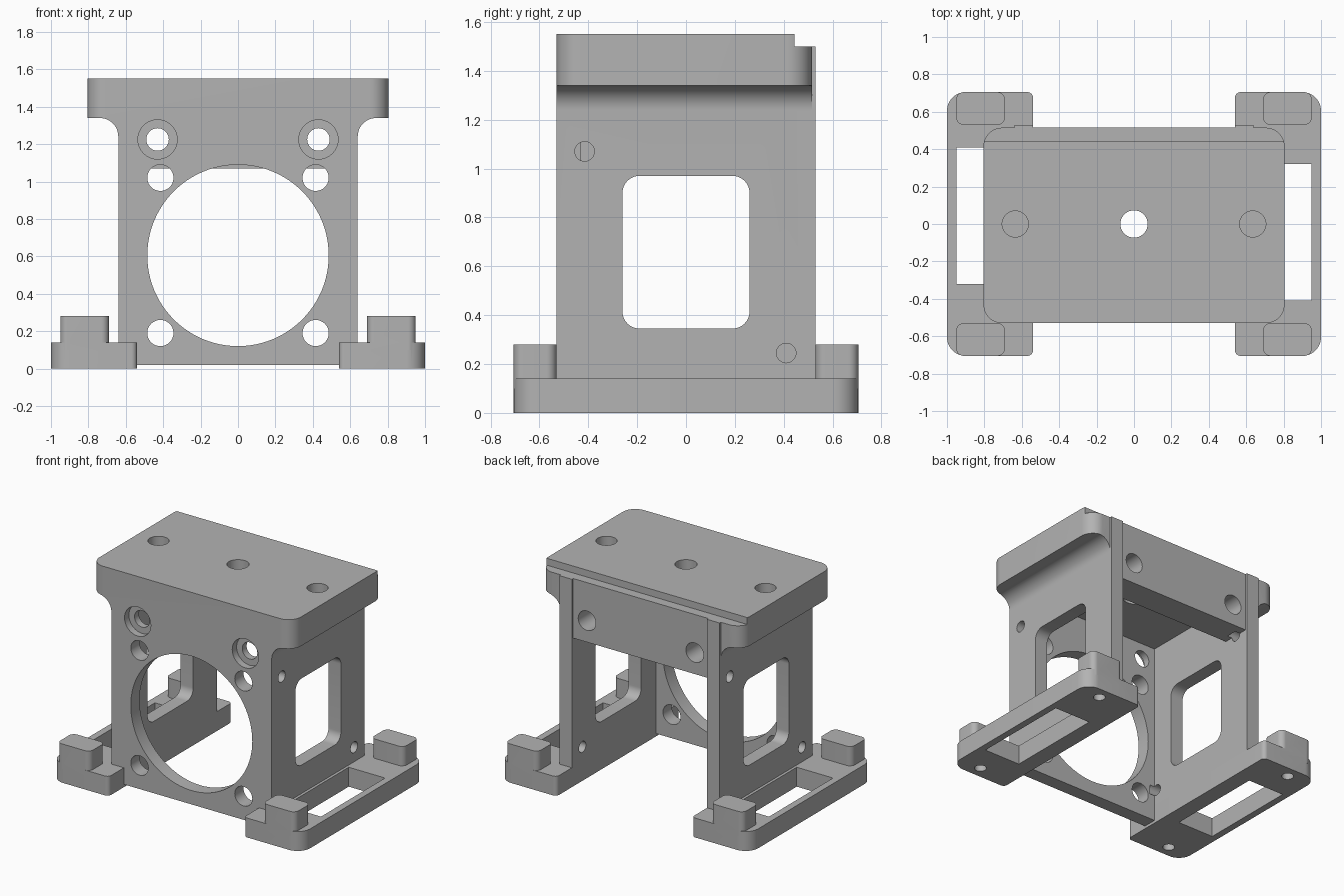
import bpy, bmesh, math

if "Cube" in bpy.data.objects:
    bpy.data.objects.remove(bpy.data.objects["Cube"], do_unlink=True)

grey = bpy.data.materials.new("plain grey")
grey.use_nodes = True
COLOUR = (0.45, 0.45, 0.45, 1)
grey.diffuse_color = COLOUR
grey.node_tree.nodes["Principled BSDF"].inputs["Base Color"].default_value = COLOUR

PLACE = {
    "x": lambda u, v, t: (t, u, v),
    "y": lambda u, v, t: (u, t, v),
    "z": lambda u, v, t: (u, v, t),
}


def arc(cx, cy, r, start, end, steps=12):
    angles = [math.radians(start + (end - start) * i / steps) for i in range(steps + 1)]
    return [(cx + r * math.cos(a), cy + r * math.sin(a)) for a in angles]


def circle(cx, cy, r, steps=48):
    return arc(cx, cy, r, 0, 360, steps)[:-1]


def rect(u0, u1, v0, v1, radius=0, far_radius=None):
    """Rectangle; far_radius rounds the two corners on the u1 side."""
    far = radius if far_radius is None else far_radius
    corners = [(u1, v1, far, 0), (u0, v1, radius, 90),
               (u0, v0, radius, 180), (u1, v0, far, 270)]
    points = []
    for u, v, r, a in corners:
        if r == 0:
            points.append((u, v))
            continue
        cu = u - r if u == u1 else u + r
        cv = v - r if v == v1 else v + r
        points += arc(cu, cv, r, a, a + 90)
    return points


def prism(name, points, axis, t0, t1):
    """Extrude a flat outline along one axis."""
    bm = bmesh.new()
    rings = [[bm.verts.new(PLACE[axis](u, v, t)) for u, v in points] for t in (t0, t1)]
    bm.faces.new(rings[0])
    bm.faces.new(rings[1])
    n = len(points)
    for i in range(n):
        j = (i + 1) % n
        bm.faces.new((rings[0][i], rings[0][j], rings[1][j], rings[1][i]))
    bmesh.ops.recalc_face_normals(bm, faces=bm.faces)
    mesh = bpy.data.meshes.new(name)
    bm.to_mesh(mesh)
    bm.free()
    mesh.materials.append(grey)
    obj = bpy.data.objects.new(name, mesh)
    bpy.context.collection.objects.link(obj)
    return obj


def combine(target, operation, points, axis, t0, t1):
    """Boolean a temporary prism into the target."""
    tool = prism("cutter", points, axis, t0, t1)
    tool.hide_render = True
    mod = target.modifiers.new("shape", "BOOLEAN")
    mod.operation = operation
    mod.solver = "EXACT"
    mod.object = tool
    bpy.context.view_layer.objects.active = target
    bpy.ops.object.modifier_apply(modifier=mod.name)
    bpy.data.objects.remove(tool, do_unlink=True)


def cut(target, *args):
    combine(target, "DIFFERENCE", *args)


# Body: T-shaped section with filleted flanges, rounded in plan
half = [(0.54, 0.02), (0.54, 0.14), (0.64, 0.14)]
half += arc(0.74, 1.24, 0.1, 180, 90) + [(0.805, 1.34), (0.805, 1.55)]
section = half + [(-x, z) for x, z in reversed(half)]
body = prism("housing_body", section, "y", -0.53, 0.515)
combine(body, "INTERSECT", rect(-0.805, 0.805, -0.53, 0.515, 0.1), "z", -0.5, 2)

# Rear edges of the side walls stand slightly proud
for side in (-1, 1):
    x0, x1 = sorted((side * 0.54, side * 0.64))
    combine(body, "UNION", rect(x0, x1, 0.4, 0.53), "z", 0.14, 1.5)

# Hollow interior, open rear below the cross bar, and rear lip step
cut(body, rect(-0.54, 0.54, -0.43, 0.31), "z", -0.5, 1.34)
cut(body, rect(-0.54, 0.54, 0.2, 0.7), "z", -0.5, 1.07)
cut(body, rect(0.445, 0.8, 1.5, 1.8), "x", -1, 1)

# Front plate: large bore, four bolt holes
cut(body, circle(0, 0.605, 0.485, 96), "y", -0.8, -0.3)
for x in (-0.415, 0.415):
    for z in (0.19, 1.02):
        cut(body, circle(x, z, 0.07), "y", -0.8, -0.3)

# Counterbored screw holes and matching holes in the rear bar
for x in (-0.43, 0.43):
    cut(body, circle(x, 1.225, 0.105), "y", -0.8, -0.48)
    cut(body, circle(x, 1.225, 0.06), "y", -0.8, -0.3)
    cut(body, circle(x, 1.225, 0.07), "y", 0.2, 0.8)

# Top plate: through hole in the middle, blind holes at the ends
cut(body, circle(0, 0, 0.073), "z", 1.2, 1.8)
for x in (-0.635, 0.635):
    cut(body, circle(x, 0, 0.07), "z", 1.38, 1.8)

# Side walls: rounded window and two diagonal pin holes
cut(body, rect(-0.26, 0.26, 0.345, 0.97, 0.07), "x", -1, 1)
for side in (-1, 1):
    x0, x1 = sorted((side * 0.5, side * 0.9))
    cut(body, circle(-0.415 * side, 1.07, 0.04, 32), "x", x0, x1)
    cut(body, circle(0.41 * side, 0.245, 0.04, 32), "x", x0, x1)

# Feet: slotted base with two raised pads and blind holes beneath
parts = [body]
for name in ("left_foot", "right_foot"):
    foot = prism(name, rect(0.54, 1, -0.705, 0.705, 0.03, 0.1), "z", 0, 0.14)
    for y0, y1 in ((-0.705, -0.53), (0.53, 0.705)):
        combine(foot, "UNION", rect(0.69, 0.95, y0, y1, 0.04), "z", 0.1, 0.28)
        cut(foot, circle(0.82, (y0 + y1) / 2, 0.04, 32), "z", -0.1, 0.2)
    cut(foot, rect(0.66, 0.95, -0.41, 0.32), "z", -0.1, 0.3)
    if name == "right_foot":
        foot.rotation_euler.z = math.pi
    parts.append(foot)

# Smooth the rounded surfaces and keep the machined edges crisp
bpy.ops.object.select_all(action="DESELECT")
for part in parts:
    part.select_set(True)
bpy.context.view_layer.objects.active = body
bpy.ops.object.shade_smooth_by_angle(angle=math.radians(30))
